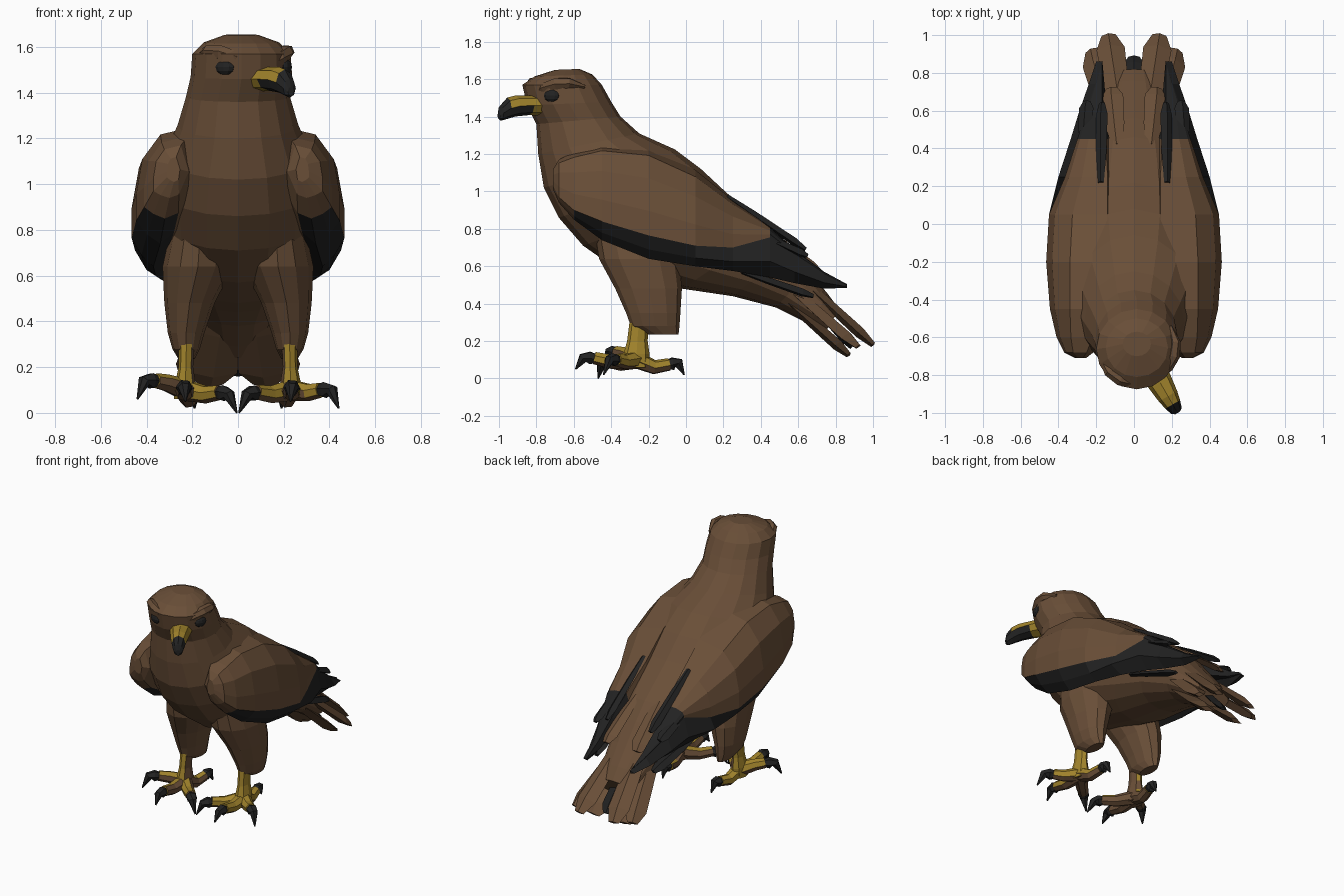
import bpy
import bmesh
import math
from mathutils import Vector

cube = bpy.data.objects.get("Cube")
if cube:
    bpy.data.objects.remove(cube, do_unlink=True)


def material(name, color):
    mat = bpy.data.materials.new(name)
    mat.use_nodes = True
    mat.diffuse_color = (*color, 1)
    shader = mat.node_tree.nodes["Principled BSDF"]
    shader.inputs["Base Color"].default_value = (*color, 1)
    shader.inputs["Roughness"].default_value = 0.9
    return mat


BROWN = material("brown plumage", (0.142, 0.077, 0.039))
BLACK = material("black feather and claw", (0.016, 0.016, 0.016))
YELLOW = material("yellow skin", (0.36, 0.23, 0.025))
SIDES = (("left", 1), ("right", -1))


def loft(name, rings, mats, rule=None):
    """Skin a list of point rings, cap both ends, colour faces by a rule."""
    bm = bmesh.new()
    loops = [[bm.verts.new(p) for p in ring] for ring in rings]
    count = len(rings[0])
    strips = []
    for a, b in zip(loops, loops[1:]):
        for j in range(count):
            k = (j + 1) % count
            bm.faces.new((a[j], a[k], b[k], b[j]))
            strips.append(j)
    for cap in (loops[0], loops[-1]):
        bm.faces.new(cap)
        strips.append(-1)
    bmesh.ops.recalc_face_normals(bm, faces=bm.faces[:])
    if rule:
        for face, strip in zip(bm.faces, strips):
            face.material_index = rule(face.calc_center_median(), face.normal, strip)
    mesh = bpy.data.meshes.new(name)
    bm.to_mesh(mesh)
    bm.free()
    for mat in mats:
        mesh.materials.append(mat)
    obj = bpy.data.objects.new(name, mesh)
    bpy.context.collection.objects.link(obj)
    return obj


def ellipse(center, u, v, sides):
    angles = [math.tau * i / sides for i in range(sides)]
    return [Vector(center) + Vector(u) * math.cos(a) + Vector(v) * math.sin(a) for a in angles]


def tube(name, points, radii, mats, rule=None, sides=7):
    """Round tapering tube through a path of points."""
    pts = [Vector(p) for p in points]
    rings = []
    for i, p in enumerate(pts):
        along = (pts[min(i + 1, len(pts) - 1)] - pts[max(i - 1, 0)]).normalized()
        u = along.cross(Vector((0.1, 0.2, 1))).normalized()
        rings.append(ellipse(p, u * radii[i], along.cross(u) * radii[i], sides))
    return loft(name, rings, mats, rule)


def feather(name, root, tip, width, thick, mat, droop=0.0):
    """Flat blade with a blunt tip; droop tilts its outer edge down."""
    root, tip = Vector(root), Vector(tip)
    along = (tip - root).normalized()
    side = Vector((1, 0, -droop))
    side = (side - along * side.dot(along)).normalized()
    up = side.cross(along)
    shape = ((0, 0.5), (0.35, 0.85), (0.85, 1), (1, 0.5))
    rings = [ellipse(root.lerp(tip, t), side * width * s, up * thick * s, 4) for t, s in shape]
    return loft(name, rings, [mat])


# Head, neck, trunk and tail root: back (y, z), front (y, z), half width
trunk = (
    (-0.57, 1.655, -0.70, 1.65, 0.075),
    (-0.50, 1.625, -0.81, 1.615, 0.165),
    (-0.45, 1.57, -0.875, 1.57, 0.215),
    (-0.40, 1.48, -0.85, 1.46, 0.222),
    (-0.35, 1.40, -0.80, 1.36, 0.228),
    (-0.25, 1.31, -0.79, 1.20, 0.265),
    (-0.06, 1.225, -0.76, 1.02, 0.33),
    (0.08, 1.12, -0.68, 0.86, 0.36),
    (0.22, 0.99, -0.55, 0.71, 0.35),
    (0.36, 0.88, -0.35, 0.57, 0.32),
    (0.46, 0.80, -0.02, 0.48, 0.29),
    (0.56, 0.69, 0.25, 0.44, 0.25),
    (0.66, 0.57, 0.48, 0.38, 0.19),
    (0.76, 0.45, 0.66, 0.29, 0.16),
    (0.82, 0.37, 0.74, 0.24, 0.13),
)
rings = []
for by, bz, fy, fz, w in trunk:
    lean = 0.015 if bz > 1.45 else 0
    back, front = Vector((lean, by, bz)), Vector((lean, fy, fz))
    rings.append(ellipse((back + front) / 2, (back - front) / 2, (w, 0, 0), 16))
loft("body", rings, [BROWN])

# Beak, turned toward the left: forward distance, z, half width, half height
turn = math.radians(30)
ahead = Vector((math.sin(turn), -math.cos(turn), 0))
across = Vector((math.cos(turn), math.sin(turn), 0))
beak = ((0.17, 1.46, 0.08, 0.055), (0.28, 1.46, 0.066, 0.052), (0.36, 1.457, 0.056, 0.056),
        (0.41, 1.445, 0.045, 0.057), (0.45, 1.42, 0.032, 0.042), (0.462, 1.405, 0.015, 0.02))
rings = [ellipse(Vector((0, -0.6, z)) + ahead * f, across * w, (0, 0, h), 8) for f, z, w, h in beak]


def beak_color(c, n, strip):
    reach = (c - Vector((0, -0.6, 0))).dot(ahead)
    return 1 if reach > 0.405 or (reach > 0.3 and c.z < 1.445) else 0


loft("beak", rings, [YELLOW, BLACK], beak_color)


def around_head(degrees, radius, z):
    a = math.radians(degrees)
    return Vector((0.015 + math.sin(a) * radius, -0.64 - math.cos(a) * radius, z))


# Eyes and brow ridges
for label, s in SIDES:
    angle = 24 + s * 44
    bpy.ops.mesh.primitive_uv_sphere_add(segments=10, ring_count=6, radius=1,
                                         location=around_head(angle, 0.207, 1.512))
    eye = bpy.context.object
    eye.name = label + "_eye"
    eye.scale = (0.045, 0.026, 0.035)
    eye.rotation_euler.z = math.radians(angle)
    eye.data.materials.append(BLACK)
    path = [around_head(24 + s * a, 0.203, z)
            for a, z in ((14, 1.52), (30, 1.553), (50, 1.575), (70, 1.58), (95, 1.56))]
    tube(label + "_brow", path, (0.012, 0.028, 0.034, 0.03, 0.01), [BROWN], sides=6)

# Folded wings: y, top x, top z, outer x, colour line z, bottom x, bottom z
wing = (
    (-0.71, 0.27, 1.12, 0.31, 1.03, 0.28, 1.01),
    (-0.68, 0.25, 1.17, 0.37, 0.97, 0.30, 0.94),
    (-0.60, 0.22, 1.21, 0.41, 0.90, 0.32, 0.85),
    (-0.45, 0.18, 1.255, 0.445, 0.84, 0.34, 0.74),
    (-0.20, 0.15, 1.235, 0.465, 0.765, 0.37, 0.64),
    (0.05, 0.14, 1.115, 0.45, 0.71, 0.36, 0.60),
    (0.25, 0.14, 0.955, 0.40, 0.70, 0.32, 0.575),
    (0.45, 0.15, 0.81, 0.335, 0.755, 0.27, 0.54),
    (0.58, 0.17, 0.69, 0.295, 0.66, 0.23, 0.51),
    (0.74, 0.17, 0.57, 0.24, 0.56, 0.19, 0.48),
    (0.86, 0.17, 0.505, 0.20, 0.50, 0.17, 0.485),
)


def wing_color(c, n, strip):
    return 1 if c.y > 0.5 or (strip in (4, 5, 6) and c.y > -0.6) else 0


for label, s in SIDES:
    rings = []
    for y, xt, zt, xo, zl, xb, zb in wing:
        slim = min(1, (zt - zb) * 3)
        # Behind the middle, the long dark feathers splay out below the colour line
        xu = xo - 0.035 if y > 0.2 else xo
        xl = xo if y > 0.2 else xo - (xo - xb) * 0.45
        section = (
            (xt, zt),
            (xt + (xu - xt) * 0.6, zt - (zt - zl) * 0.09),
            (xt + (xu - xt) * 0.9, zt - (zt - zl) * 0.35),
            (xu, zt - (zt - zl) * 0.72),
            (xu, zl),
            (xl, zl + (zb - zl) * 0.6),
            (xb, zb),
            (xb - 0.06 * slim, (zl + zb) / 2),
            (xt - 0.05 * slim, (zt + zb) / 2),
        )
        rings.append([(s * x, y, z) for x, z in section])
    loft(label + "_wing", rings, [BROWN, BLACK], wing_color)

    # Loose wing feathers: root, tip, width, colour
    plumes = (
        ("upper_primary", (0.27, 0.40, 0.77), (0.25, 0.65, 0.655), 0.04, BLACK),
        ("lower_primary", (0.28, 0.30, 0.57), (0.22, 0.68, 0.44), 0.04, BLACK),
        ("inner_streak", (0.175, 0.22, 0.975), (0.17, 0.64, 0.69), 0.032, BLACK),
        ("long_tertial", (0.09, 0.42, 0.80), (0.12, 0.72, 0.57), 0.06, BROWN),
    )
    for part, root, tip, width, mat in plumes:
        feather(label + "_" + part, (s * root[0], *root[1:]), (s * tip[0], *tip[1:]),
                width, 0.022, mat, s * 0.3)

    # Fanned tail feathers
    fan = (
        ("inner_tail", (0.06, 0.52, 0.62), (0.135, 1.0, 0.18), 0.075, 0.1),
        ("outer_tail", (0.11, 0.50, 0.54), (0.225, 0.92, 0.17), 0.07, 0.5),
        ("under_tail", (0.06, 0.48, 0.47), (0.12, 0.87, 0.125), 0.11, 0.1),
    )
    for part, root, tip, width, droop in fan:
        feather(label + "_" + part, (s * root[0], *root[1:]), (s * tip[0], *tip[1:]),
                width, 0.03, BROWN, s * droop)
feather("middle_tail", (0, 0.62, 0.46), (0, 0.885, 0.165), 0.06, 0.02, BLACK)

# Legs: feathered thigh as x, y, z, half width, half depth
thigh = ((0.165, -0.29, 0.80, 0.13, 0.20), (0.175, -0.25, 0.64, 0.155, 0.215),
         (0.212, -0.20, 0.48, 0.11, 0.178), (0.227, -0.175, 0.35, 0.08, 0.145),
         (0.227, -0.165, 0.28, 0.06, 0.13), (0.225, -0.12, 0.235, 0.035, 0.08))
toes = (
    ("outer", (0.31, -0.33, 0.09), (0.36, -0.37, 0.10), (0.41, -0.41, 0.10), (0.44, -0.44, 0.02)),
    ("middle", (0.235, -0.40, 0.09), (0.235, -0.49, 0.11), (0.235, -0.55, 0.11), (0.23, -0.59, 0.05)),
    ("inner", (0.14, -0.35, 0.08), (0.08, -0.41, 0.09), (0.04, -0.45, 0.08), (0.005, -0.47, 0.0)),
    ("hind", (0.215, -0.17, 0.06), (0.20, -0.09, 0.075), (0.195, -0.04, 0.085), (0.19, -0.01, 0.02)),
)
for label, s in SIDES:
    rings = [ellipse((s * x, y, z), (w, 0, 0), (0, d, 0), 12) for x, y, z, w, d in thigh]
    loft(label + "_thigh", rings, [BROWN])

    # Bare skin is yellow on the outside and top, brown inside and below
    def skin(c, n, strip, s=s):
        return 1 if n.x * s < -0.55 or n.z < -0.3 else 0

    shank = ((0.225, -0.25, 0.32, 0.034, 0.05), (0.228, -0.26, 0.2, 0.032, 0.055),
             (0.23, -0.265, 0.13, 0.045, 0.07), (0.23, -0.27, 0.06, 0.05, 0.07))
    rings = [ellipse((s * x, y, z), (w, 0, 0), (0, d, 0), 8) for x, y, z, w, d in shank]
    loft(label + "_shank", rings, [YELLOW, BROWN], skin)
    for part, *points in toes:
        # The right outer toe is held a little higher
        lift = 0.04 if part == "outer" and s < 0 else 0
        knuckle, end, bend, tip = [Vector((s * x, y, z + lift)) for x, y, z in points]
        heel = Vector((s * 0.23, -0.265, 0.1))
        tube(f"{label}_{part}_toe", (heel, knuckle, end), (0.048, 0.039, 0.034),
             [YELLOW, BROWN], skin)
        tube(f"{label}_{part}_claw", (knuckle.lerp(end, 0.8), end.lerp(bend, 0.4), bend, tip),
             (0.024, 0.037, 0.028, 0.004), [BLACK], sides=6)
